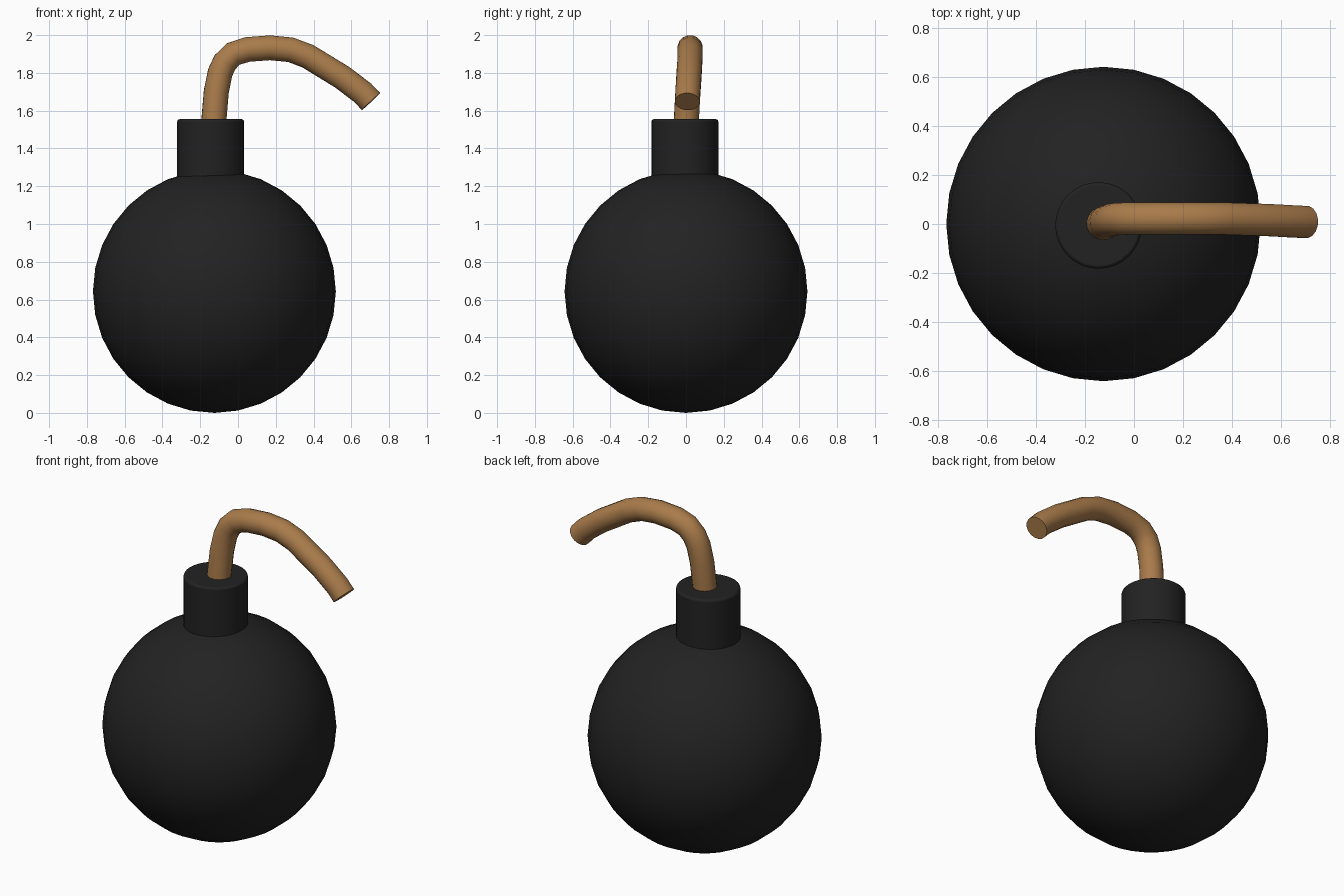
import bpy
import math

cube = bpy.data.objects.get("Cube")
if cube:
    bpy.data.objects.remove(cube, do_unlink=True)


def make_material(name, color):
    mat = bpy.data.materials.new(name)
    mat.use_nodes = True
    mat.diffuse_color = color
    bsdf = mat.node_tree.nodes["Principled BSDF"]
    bsdf.inputs["Base Color"].default_value = color
    bsdf.inputs["Roughness"].default_value = 0.7
    return mat


def finish(name, mat, angle=40):
    obj = bpy.context.object
    obj.name = name
    obj.data.materials.append(mat)
    bpy.ops.object.shade_smooth_by_angle(angle=math.radians(angle))
    return obj


iron = make_material("black iron", (0.016, 0.016, 0.016, 1))
rope = make_material("tan rope", (0.40, 0.20, 0.07, 1))

# Round body
bpy.ops.mesh.primitive_uv_sphere_add(
    segments=32, ring_count=16, radius=0.643, location=(-0.125, 0, 0.643))
finish("body", iron)

# Neck with a softened rim
bpy.ops.mesh.primitive_cylinder_add(
    vertices=32, radius=0.177, depth=0.4, location=(-0.145, -0.006, 1.355))
neck = finish("neck", iron)
rim = neck.modifiers.new("rim", "BEVEL")
rim.width = 0.012
rim.segments = 2
rim.limit_method = "ANGLE"

# Bent fuse swept along its centre line
path = [(-0.13, 0.0, 1.50), (-0.126, 0.003, 1.57), (-0.115, 0.01, 1.70),
        (-0.095, 0.016, 1.80), (-0.07, 0.02, 1.855), (-0.025, 0.022, 1.90),
        (0.05, 0.022, 1.924), (0.17, 0.022, 1.933), (0.28, 0.022, 1.922),
        (0.37, 0.022, 1.888), (0.55, 0.016, 1.778), (0.66, 0.01, 1.695),
        (0.704, 0.008, 1.648)]
curve = bpy.data.curves.new("fuse", "CURVE")
curve.dimensions = "3D"
curve.bevel_depth = 0.067
curve.bevel_resolution = 6
curve.use_fill_caps = True
spline = curve.splines.new("POLY")
spline.points.add(len(path) - 1)
for point, co in zip(spline.points, path):
    point.co = (*co, 1)
fuse = bpy.data.objects.new("fuse", curve)
bpy.context.collection.objects.link(fuse)
bpy.ops.object.select_all(action="DESELECT")
fuse.select_set(True)
bpy.context.view_layer.objects.active = fuse
bpy.ops.object.convert(target="MESH")
finish("fuse", rope)
